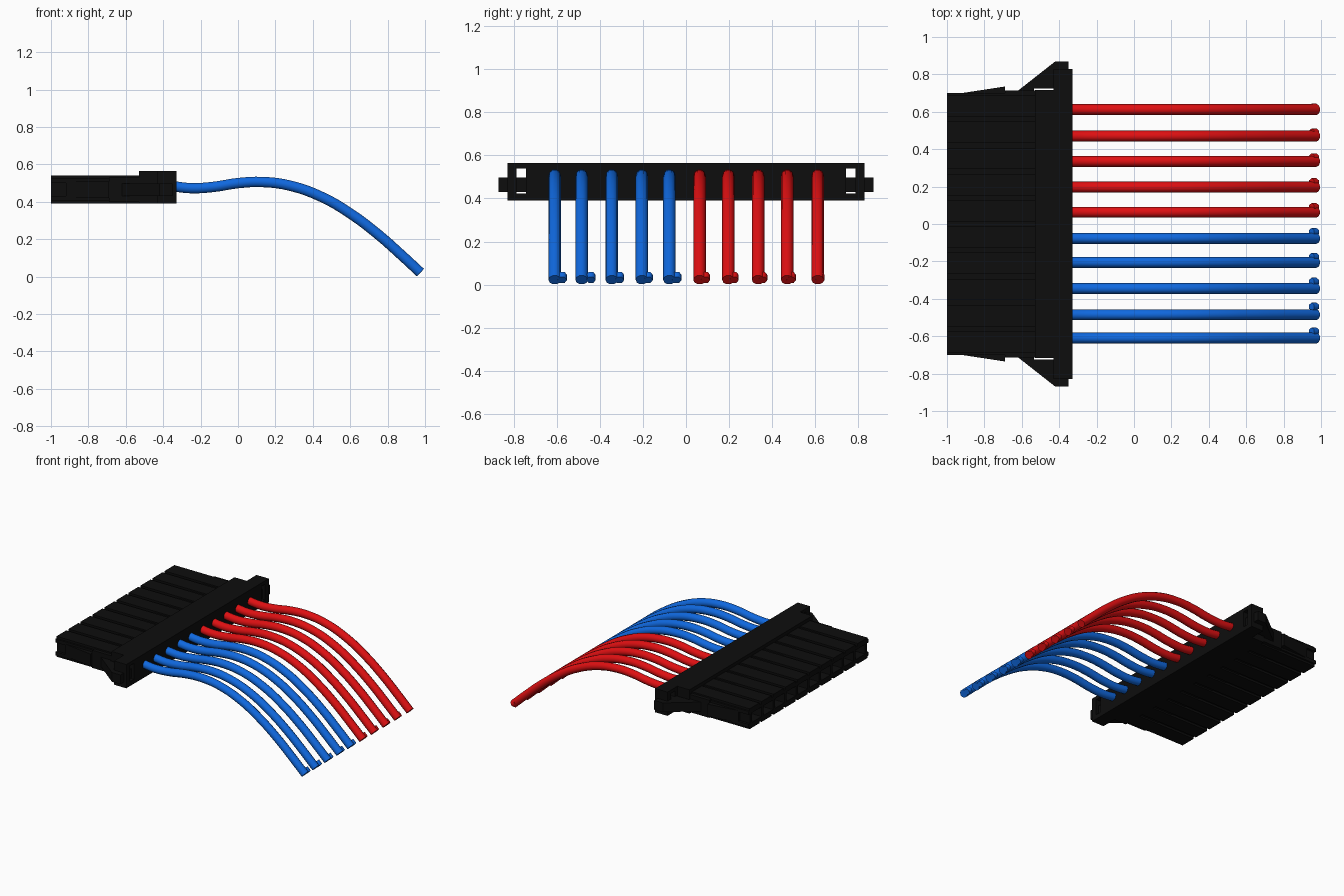
import bpy
import bmesh

cube = bpy.data.objects.get("Cube")
if cube:
    bpy.data.objects.remove(cube, do_unlink=True)


def material(name, rgb):
    m = bpy.data.materials.new(name)
    m.use_nodes = True
    m.diffuse_color = (*rgb, 1)
    m.node_tree.nodes["Principled BSDF"].inputs["Base Color"].default_value = (*rgb, 1)
    return m


BLACK = material("black plastic", (0.004, 0.004, 0.004))
BLUE = material("blue insulation", (0.005, 0.14, 0.74))
RED = material("red insulation", (0.74, 0.005, 0.006))


def add_object(name, mesh, mat):
    ob = bpy.data.objects.new(name, mesh)
    bpy.context.collection.objects.link(ob)
    if not mesh.materials:
        mesh.materials.append(mat)
    return ob


def prism(name, outline, z0, z1):
    """Extrude a plan outline from z0 to z1."""
    bm = bmesh.new()
    low = [bm.verts.new((x, y, z0)) for x, y in outline]
    high = [bm.verts.new((x, y, z1)) for x, y in outline]
    bm.faces.new(low)
    bm.faces.new(high)
    for i in range(len(low)):
        j = (i + 1) % len(low)
        bm.faces.new((low[i], low[j], high[j], high[i]))
    bmesh.ops.recalc_face_normals(bm, faces=bm.faces)
    mesh = bpy.data.meshes.new(name)
    bm.to_mesh(mesh)
    bm.free()
    return add_object(name, mesh, BLACK)


def box(name, x0, x1, y0, y1, z0, z1):
    return prism(name, [(x0, y0), (x1, y0), (x1, y1), (x0, y1)], z0, z1)


BACK, FRONT = -1.0, -0.33
BOTTOM, TOP = 0.39, 0.54
COUNT = 10

# Housing: solid core, two shells and a raised collar
box("housing_core", -0.75, -0.5, -0.68, 0.68, 0.42, 0.51)
box("housing_top_shell", BACK, -0.5, -0.7, 0.7, 0.5, 0.525)
box("housing_bottom_shell", BACK, -0.5, -0.7, 0.7, 0.405, 0.43)
box("housing_shoulder", -0.69, -0.5, -0.713, 0.713, 0.4, 0.53)
box("collar", -0.53, FRONT, -0.716, 0.716, BOTTOM, 0.565)

# Socket walls at the open back
for i in range(COUNT + 1):
    y = -0.67 + i * 0.134
    box("socket_wall", BACK, -0.74, y - 0.012, y + 0.012, 0.42, 0.51)

# Long ribs above and below
for i in range(COUNT):
    y = (i - 4.5) * 0.14
    box("top_rib", BACK, -0.52, y - 0.057, y + 0.057, 0.515, TOP)
    box("bottom_rib", BACK, -0.52, y - 0.057, y + 0.057, BOTTOM, 0.415)

# Side wedges, latch ears and windowed end frames, mirrored
for side, s in (("left", 1), ("right", -1)):
    def mirrored(points):
        return [(x, y * s) for x, y in points]

    prism(side + "_wedge", mirrored(
        [(-0.92, 0.66), (-0.92, 0.7), (-0.69, 0.735), (-0.69, 0.66)]), 0.42, 0.51)
    prism(side + "_latch_ear", mirrored(
        [(-0.62, 0.7), (-0.62, 0.713), (-0.42, 0.87), (-0.35, 0.87),
         (-0.35, 0.725), (-0.535, 0.725), (-0.535, 0.7)]), 0.43, 0.498)
    for part, y0, y1, z0, z1 in (
            ("inner_post", 0.71, 0.743, BOTTOM, 0.565),
            ("outer_post", 0.787, 0.83, BOTTOM, 0.565),
            ("upper_bar", 0.74, 0.79, 0.54, 0.565),
            ("lower_bar", 0.74, 0.79, BOTTOM, 0.423)):
        box(side + "_frame_" + part, -0.43, FRONT, s * y0, s * y1, z0, z1)


def tube_mesh(name, points, radius, resolution, mat):
    """Round tube through points in the xz plane, as a smooth mesh."""
    curve = bpy.data.curves.new(name, "CURVE")
    curve.dimensions = "3D"
    curve.bevel_depth = radius
    curve.bevel_resolution = resolution
    curve.use_fill_caps = True
    curve.resolution_u = 4
    spline = curve.splines.new("BEZIER")
    spline.bezier_points.add(len(points) - 1)
    for bp, (x, z) in zip(spline.bezier_points, points):
        bp.co = (x, 0, z)
        bp.handle_left_type = bp.handle_right_type = "AUTO"
    helper = bpy.data.objects.new(name, curve)
    bpy.context.collection.objects.link(helper)
    graph = bpy.context.evaluated_depsgraph_get()
    mesh = bpy.data.meshes.new_from_object(helper.evaluated_get(graph))
    bpy.data.objects.remove(helper, do_unlink=True)
    mesh.materials.clear()
    mesh.materials.append(mat)
    return mesh


# Ten drooping wires with short stubs beside their cut ends
path = [(-0.36, 0.485), (-0.25, 0.473), (-0.13, 0.48), (0.0, 0.5), (0.13, 0.506),
        (0.28, 0.486), (0.45, 0.425), (0.6, 0.338), (0.75, 0.225),
        (0.87, 0.119), (0.975, 0.022)]
stub_path = [(0.95, 0.045), (0.975, 0.021)]
wire_y = [-0.61, -0.485, -0.345, -0.205, -0.077, 0.063, 0.197, 0.335, 0.47, 0.612]
smooth = []
for colour, mat, rows in (("blue", BLUE, range(5)), ("red", RED, range(5, COUNT))):
    wire = tube_mesh(colour + "_wire", path, 0.029, 3, mat)
    stub = tube_mesh(colour + "_wire_stub", stub_path, 0.022, 1, mat)
    for i in rows:
        w = add_object(colour + "_wire", wire, mat)
        w.location.y = wire_y[i]
        e = add_object(colour + "_wire_stub", stub, mat)
        e.location.y = -0.575 + i * 0.133
        smooth.append(w)

# Smooth each shared wire mesh once
bpy.ops.object.select_all(action="DESELECT")
for ob in (smooth[0], smooth[-1]):
    ob.select_set(True)
    bpy.context.view_layer.objects.active = ob
bpy.ops.object.shade_smooth_by_angle(angle=0.9)
